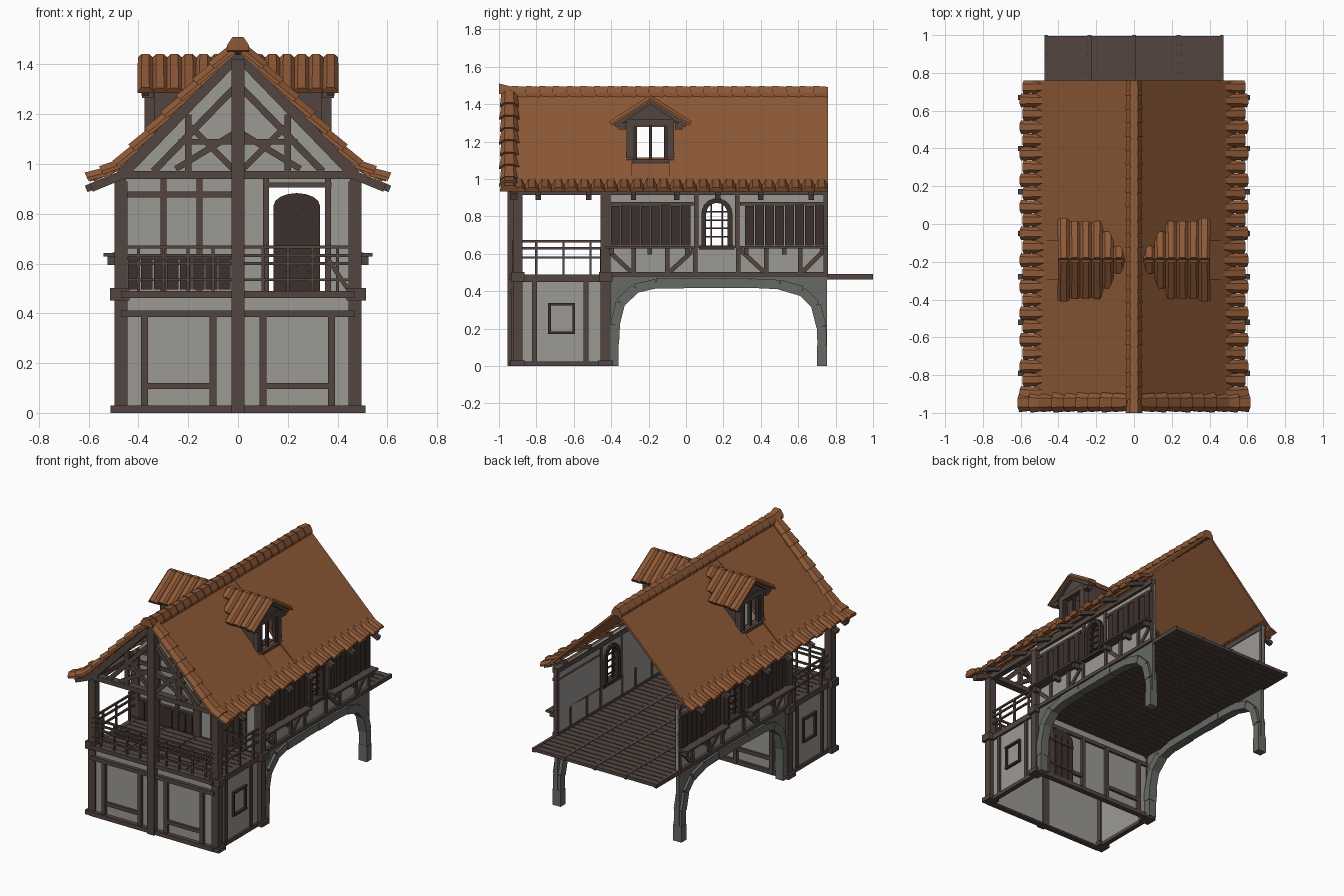
import bpy, bmesh, math
from mathutils import Vector as V


def material(name, rgb):
    m = bpy.data.materials.new(name)
    m.diffuse_color = (*rgb, 1)
    return m


ROOF = material("roof_tile", (0.27, 0.10, 0.038))
TIMBER = material("timber", (0.084, 0.060, 0.051))
DARK = material("dark_boards", (0.045, 0.031, 0.026))
PLASTER = material("plaster", (0.33, 0.32, 0.295))
STONE = material("stone", (0.135, 0.142, 0.128))
X, Y, Z = V((1, 0, 0)), V((0, 1, 0)), V((0, 0, 1))


class Part:
    """Collects simple solids, each lofted between two end rings."""

    def __init__(self):
        self.bm = bmesh.new()

    def loft(self, a, b):
        a = [self.bm.verts.new(p) for p in a]
        b = [self.bm.verts.new(p) for p in b]
        n = len(a)
        self.bm.faces.new(a)
        self.bm.faces.new(b[::-1])
        for i in range(n):
            self.bm.faces.new((a[i], b[i], b[(i + 1) % n], a[(i + 1) % n]))

    def box(self, x0, x1, y0, y1, z0, z1):
        q = [(x0, y0), (x1, y0), (x1, y1), (x0, y1)]
        self.loft([(x, y, z0) for x, y in q], [(x, y, z1) for x, y in q])

    def prism_x(self, pts, x0, x1):
        self.loft([(x0, y, z) for y, z in pts], [(x1, y, z) for y, z in pts])

    def prism_y(self, pts, y0, y1):
        self.loft([(x, y0, z) for x, z in pts], [(x, y1, z) for x, z in pts])

    def beam(self, p, q, w, d, depth_axis):
        p, q = V(p), V(q)
        s = (q - p).normalized().cross(depth_axis).normalized() * w / 2
        t = depth_axis * d / 2
        ring = [-s - t, s - t, s + t, -s + t]
        self.loft([p + r for r in ring], [q + r for r in ring])

    def tile(self, p, q, w0, w1, h, lift=0.0):
        p, q = V(p), V(q)
        d = (q - p).normalized()
        side = d.cross(Z).normalized()
        up = side.cross(d)
        sec = [(-.5, -.3), (-.5, .2), (-.25, 1), (.25, 1), (.5, .2), (.5, -.3)]
        ring = lambda c, w: [c + side * a * w + up * b * h for a, b in sec]
        self.loft(ring(p, w0), ring(q + up * lift, w1))

    def done(self, name, mat, mirror=False):
        bmesh.ops.recalc_face_normals(self.bm, faces=self.bm.faces)
        me = bpy.data.meshes.new(name)
        self.bm.to_mesh(me)
        self.bm.free()
        me.materials.append(mat)
        ob = bpy.data.objects.new(name, me)
        bpy.context.collection.objects.link(ob)
        if mirror:
            ob.modifiers.new("mirror", 'MIRROR').use_axis[0] = True


def roof_z(x):
    return 1.475 - 1.03 * x if x < 0.48 else 0.981 - 0.42 * (x - 0.48)


# ground floor plaster walls
p = Part()
p.box(-.47, .47, -.915, -.9, .01, .47)
p.box(-.47, .47, -.425, -.41, .01, .47)
for s in (-1, 1):
    p.box(min(s * .455, s * .47), max(s * .455, s * .47), -.9, -.425, .01, .47)
p.done("ground_walls", PLASTER)

# ground floor timbers, both sides
p = Part()
for y in (-.9, -.43):
    p.box(.445, .497, y - .026, y + .026, 0, .93)
    p.box(.432, .512, y - .04, y + .04, 0, .03)
    p.box(.435, .515, y - .036, y + .036, .452, .502)
p.box(.45, .483, -.9, -.43, 0, .025)
p.box(.45, .485, -.9, -.43, .45, .49)
for y in (-.81, -.535):
    p.box(.46, .48, y - .013, y + .013, 0, .46)
for y in (-.925, -.4):
    for x in (.1, .375):
        p.box(x - .014, x + .014, y - .01, y + .01, 0, .4)
    p.box(.1, .375, y - .008, y + .008, .095, .12)
p.done("side_posts", TIMBER, True)

# small ground window frame
p = Part()
for y in (-.73, -.6):
    p.box(.46, .484, y - .007, y + .007, .17, .335)
for z in (.177, .33):
    p.box(.46, .487, -.737, -.593, z - .007, z + .007)
p.done("ground_window_frame", DARK, True)

# cross beams and centre posts
p = Part()
for y in (-.925, -.41):
    p.box(-.47, .47, y - .018, y + .018, 0, .03)
    p.box(-.47, .47, y - .014, y + .014, .385, .412)
    p.box(-.47, .47, y - .022, y + .022, .462, .49)
p.box(-.027, .027, -.955, -.895, 0, 1.42)
p.box(-.47, .47, -.935, -.885, .94, .972)
p.done("front_beams", TIMBER)

# front roof truss
p = Part()
yt = -.92
p.beam((.59, yt, .905), (.42, yt, .975), .035, .04, Y)
p.beam((.47, yt, .955), (0, yt, 1.44), .045, .04, Y)
p.beam((.34, yt, .97), (.01, yt, 1.31), .028, .03, Y)
p.beam((.02, yt, .98), (.19, yt, 1.15), .025, .025, Y)
p.beam((.02, yt, 1.12), (.25, yt, .98), .025, .024, Y)
p.beam((.02, yt, 1.09), (.24, yt, 1.09), .022, .022, Y)
p.beam((.2, yt, .97), (.2, yt, 1.2), .025, .026, Y)
p.box(.45, .49, -.93, .76, .915, .95)
# rafter ends under the eaves
for y in (-.79, -.52, -.28, -.05, .17, .4, .67):
    p.beam((.45, y, .965), (.61, y, .9), .028, .028, Y)
p.done("truss_and_rafter_ends", TIMBER, True)

# floor with planks
p = Part()
p.box(-.47, .47, -.92, .995, .47, .482)
for i in range(38):
    y = -.9 + i * .05
    for x in (-.47, -.235, 0, .235):
        p.box(x + .012, x + .225, y + .003, y + .046, .466, .488)
for x in (-.465, -.235, 0, .235, .465):
    p.box(x - .01, x + .01, -.4, 1.0, .463, .491)
p.done("upper_floor", TIMBER)

# balcony railings
p = Part()
for z in (.535, .6, .632, .667):
    p.box(-.47, .47, -.93, -.918, z - .006, z + .006)
for i in range(9):
    p.box(-.406 + i * .1, -.394 + i * .1, -.93, -.918, .49, .667)
p.beam((.44, -.92, .5), (.36, -.92, .62), .018, .012, Y)
p.done("front_railing", TIMBER)
p = Part()
for z in (.58, .63, .667):
    p.box(.466, .478, -.9, -.43, z - .006, z + .006)
for y in (-.8, -.655, -.51):
    p.box(.466, .478, y - .006, y + .006, .49, .667)
p.done("side_railing", TIMBER, True)

# upper front wall with door opening
p = Part()
p.prism_y([(-.46, .48), (.125, .48), (.125, .91), (.35, .91), (.35, .48), (.46, .48),
           (.46, .97), (0, 1.44), (-.46, .97)], -.435, -.42)
p.done("upper_front_wall", PLASTER)
p = Part()
for x in (-.3, -.155, .112, .362):
    p.box(x - .012, x + .012, -.45, -.405, .48, .94)
p.box(-.027, .027, -.455, -.4, .48, 1.42)
p.box(-.46, 0, -.448, -.408, .865, .89)
p.box(.1, .375, -.448, -.408, .905, .925)
p.box(-.46, .46, -.45, -.405, .94, .965)
p.box(-.46, 0, -.455, -.435, .615, .635)
p.done("upper_front_timbers", TIMBER)
p = Part()
for i in range(8):
    p.box(-.442 + i * .052, -.395 + i * .052, -.46 + .004 * (i % 2), -.435, .495, .625)
p.done("wall_panelling", DARK)


def door(name, xc, y, z0, h, w):
    """Arched plank door with two straps."""
    d = Part()
    arch = [(xc + w * math.cos(a), z0 + h - .05 + .05 * math.sin(a))
            for a in (i * math.pi / 8 for i in range(9))]
    d.prism_y([(xc - w, z0), (xc + w, z0)] + arch, y - .008, y + .008)
    for i in range(4):
        x = xc - w + (i + .5) * w / 2
        d.box(x - w * .22, x + w * .22, y - .013, y + .013, z0 + .01, z0 + h - .05)
    for z in (z0 + .09, z0 + h - .1):
        d.box(xc - w, xc + w, y - .017, y + .017, z - .01, z + .01)
    d.done(name, DARK)


door("balcony_door", .236, -.44, .488, .395, .093)
door("ground_door", .29, -.405, .02, .37, .1)

# upper side walls with arched window opening
WC = .165
arc = [(WC + .07 * math.cos(a), .815 + .07 * math.sin(a)) for a in (i * math.pi / 8 for i in range(9))]
p = Part()
p.box(.455, .47, -.43, WC - .07, .48, .95)
p.box(.455, .47, WC + .07, .76, .48, .95)
p.box(.455, .47, WC - .07, WC + .07, .48, .64)
p.prism_x([(WC - .07, .95), (WC + .07, .95)] + arc, .455, .47)
p.done("upper_side_walls", PLASTER, True)

# arched window frame and bars
p = Part()
frame = [(WC + .07, .63)] + arc + [(WC - .07, .63)]
for a, b in zip(frame, frame[1:]):
    p.beam((.468, *a), (.468, *b), .026, .05, X)
p.box(.445, .505, WC - .095, WC + .095, .622, .645)
for y in (-.03, .03):
    p.box(.462, .47, WC + y - .004, WC + y + .004, .64, .88)
for z in (.69, .735, .78, .825):
    p.box(.462, .47, WC - .07, WC + .07, z - .004, z + .004)
p.done("arched_window", DARK, True)

# shutter boards, ledges and side timbers
p = Part()
for y0, n in ((-.4, 8), (.315, 8)):
    for i in range(n):
        y = y0 + i * .0535
        p.box(.468, .487 + .006 * (i % 2), y, y + .049, .645, .855 + .006 * (i % 3))
p.done("shutter_boards", DARK, True)
p = Part()
for y0, y1 in ((-.43, .04), (.29, .76)):
    p.box(.455, .54, y0, y1, .628, .642)
    p.box(.455, .49, y0, y1, .858, .876)
    for f in (.07, .5, .93):
        y = y0 + f * (y1 - y0)
        p.box(.46, .525, y - .012, y + .012, .595, .628)
for y in (-.28, -.1, .05, .28, .43, .61, .748):
    p.box(.452, .482, y - .012, y + .012, .485, .63)
for y in (.055, .275, .748):
    p.box(.452, .482, y - .012, y + .012, .63, .93)
for a, b in ((-.42, -.29), (.04, -.09), (.29, .42), (.74, .62)):
    p.beam((.468, a, .62), (.468, b, .5), .024, .024, X)
p.box(.448, .49, -.42, .76, .478, .503)
p.done("side_timbers", TIMBER, True)

# stone arch and the plaster above it
path = [(-.385, 0), (-.385, .12), (-.38, .22), (-.35, .34), (-.27, .415), (-.16, .44), (.02, .443), (.18, .443),
        (.34, .443), (.5, .435), (.62, .4), (.695, .325), (.724, .21), (.728, .11), (.728, 0)]
p = Part()
p.prism_x([(-.41, .1), (-.41, .48), (.755, .48), (.755, .1)] + path[-2:0:-1], .452, .476)
p.done("arch_spandrels", STONE, True)
p = Part()
for i, (a, b) in enumerate(zip(path, path[1:])):
    p.beam((.462, *a), (.462, *b), .05 + .004 * (i % 2), .058 + .005 * (i % 2), X)
p.done("stone_arch", STONE, True)


def slab(part, x0, x1, y0, y1):
    pts = [(x0, roof_z(x0)), (x1, roof_z(x1)), (x1, roof_z(x1) - .022), (x0, roof_z(x0) - .022)]
    part.prism_y(pts, y0, y1)


# main roof slopes, left open behind the dormers
p = Part()
slab(p, 0, .53, -.97, -.29)
slab(p, 0, .53, -.09, .76)
slab(p, 0, .17, -.29, -.09)
slab(p, .35, .53, -.29, -.09)
p.done("roof_slopes", ROOF, True)

# eave tiles and gable tiles
p = Part()
for i in range(24):
    y = -.93 + (i + .5) * .0704
    e = .594 - .015 * (i % 2)
    p.tile((.47, y, .985), (e, y, .93), .062, .072, .022, .006)
for i in range(9):
    xa, xb = .02 + i * .064, .02 + (i + 1) * .064 + .008
    p.tile((xa, -.945, roof_z(xa)), (min(xb, .6), -.945, roof_z(xb)), .085, .1 + .008 * (i % 2), .028, .012)
p.done("edge_tiles", ROOF, True)

# ridge tiles
p = Part()
for i in range(24):
    y = .76 - i * .0733
    p.tile((0, y, 1.45), (0, max(y - .08, -1), 1.45), .075, .09, .042, .006 + (.012 if i == 23 else 0))
p.done("ridge_tiles", ROOF)

# dormer roofs, cut where they meet the main slope
DY = -.19
p = Part()
for i in range(6):
    x = .08 + i * .0585
    f = min(1, max(.1, (1.425 - roof_z(x)) / .15 + .1))
    for s in (-1, 1):
        reach = .195 if i < 5 else .21
        p.tile((x, DY, 1.425), (x, DY + s * reach * f, 1.425 - .135 * f), .06, .064, .02)
p.done("dormer_roofs", ROOF, True)

# dormer walls
p = Part()
for s in (-1, 1):
    y = DY + s * .11
    p.prism_x([(y - .017, 1.075), (y + .017, 1.075), (y + .017, 1.32), (y - .017, 1.32)], .335, .375)
    p.prism_y([(.36, 1.08), (.36, 1.34), (.14, 1.34)], y - .008, y + .008)
    p.beam((.372, DY + s * .19, 1.285), (.372, DY, 1.415), .024, .03, X)
    p.box(.34, .385, DY + s * .15 - .02, DY + s * .15 + .02, 1.265, 1.295)
p.prism_x([(DY - .15, 1.3), (DY + .15, 1.3), (DY, 1.415)], .335, .366)
p.box(.33, .385, DY - .127, DY + .127, 1.072, 1.105)
p.box(.335, .375, DY - .11, DY + .11, 1.285, 1.32)
p.done("dormer_walls", TIMBER, True)
p = Part()
p.box(.345, .365, DY - .009, DY + .009, 1.1, 1.29)
for s in (-1, 1):
    p.box(.345, .37, DY + s * .083 - .011, DY + s * .083 + .011, 1.1, 1.29)
p.done("dormer_window_bars", DARK, True)
